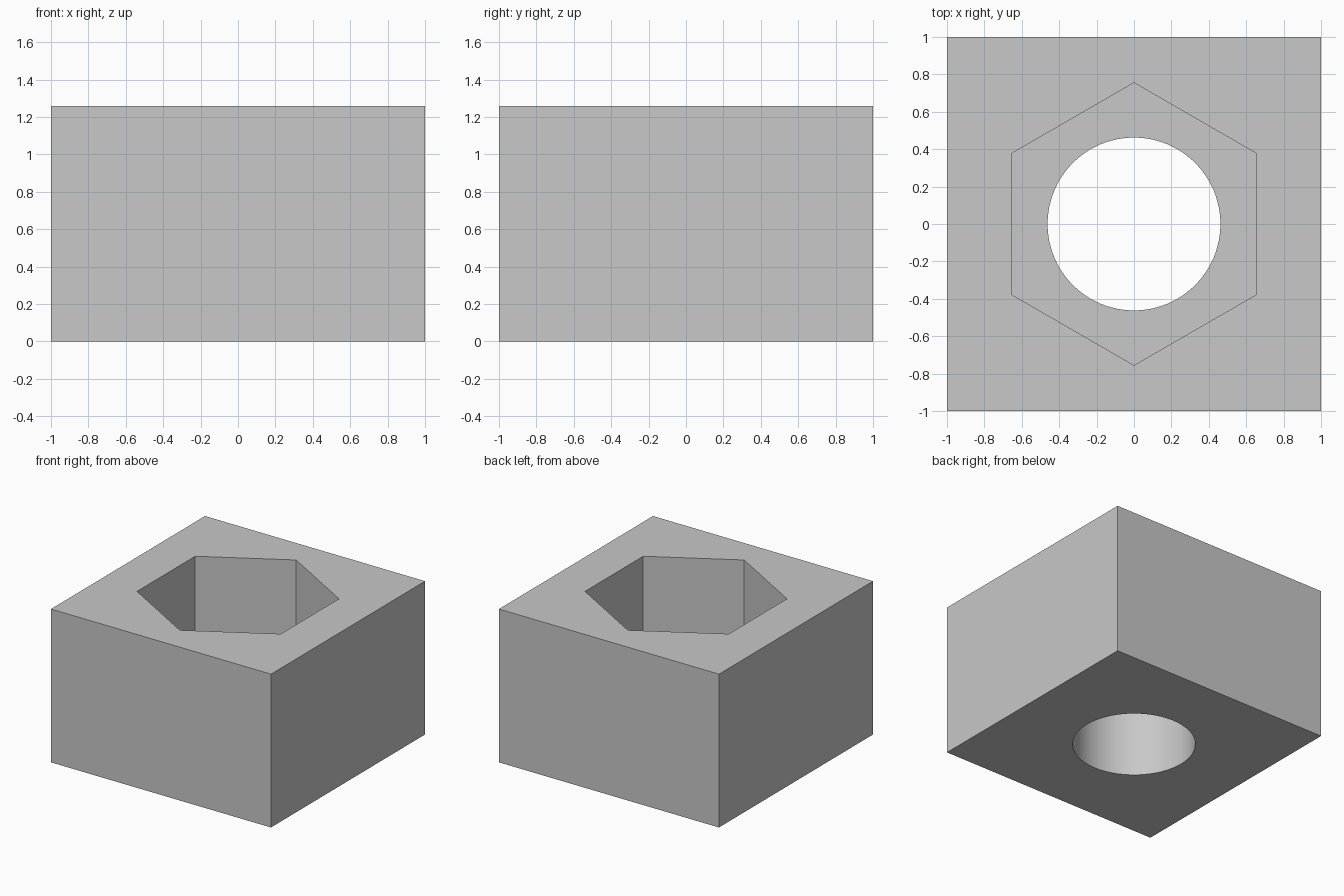
import bpy
import math

HEIGHT = 1.26
POCKET_FLOOR = 0.62
HEX_RADIUS = 0.755
BORE_RADIUS = 0.462

cube = bpy.data.objects.get("Cube")
if cube:
    bpy.data.objects.remove(cube, do_unlink=True)

# Single grey material
grey = bpy.data.materials.new("plain grey")
grey.use_nodes = True
color = (0.58, 0.58, 0.58, 1)
grey.diffuse_color = color
grey.node_tree.nodes["Principled BSDF"].inputs["Base Color"].default_value = color


def prism(name, sides, radius, bottom, top):
    """Upright prism between two heights, with a corner on the y axis."""
    bpy.ops.mesh.primitive_cylinder_add(
        vertices=sides, radius=radius, depth=top - bottom,
        location=(0, 0, (bottom + top) / 2))
    obj = bpy.context.object
    obj.name = name
    obj.data.materials.append(grey)
    return obj


def cut(target, cutter):
    """Subtract the cutter from the target, then discard it."""
    mod = target.modifiers.new(cutter.name, "BOOLEAN")
    mod.operation = "DIFFERENCE"
    mod.solver = "EXACT"
    mod.object = cutter
    bpy.ops.object.select_all(action="DESELECT")
    target.select_set(True)
    bpy.context.view_layer.objects.active = target
    bpy.ops.object.modifier_apply(modifier=mod.name)
    bpy.data.objects.remove(cutter, do_unlink=True)


# Square block
bpy.ops.mesh.primitive_cube_add(size=2, location=(0, 0, HEIGHT / 2))
block = bpy.context.object
block.name = "nut_holder_block"
block.scale.z = HEIGHT / 2
bpy.ops.object.transform_apply(location=True, rotation=False, scale=True)
block.data.materials.append(grey)

# Hexagonal pocket from above, round bore through the base
cut(block, prism("hex_pocket", 6, HEX_RADIUS, POCKET_FLOOR, HEIGHT + 0.2))
cut(block, prism("round_bore", 96, BORE_RADIUS, -0.2, HEIGHT + 0.1))

# Smooth bore wall, crisp edges elsewhere
bpy.ops.object.shade_smooth_by_angle(angle=math.radians(30))
